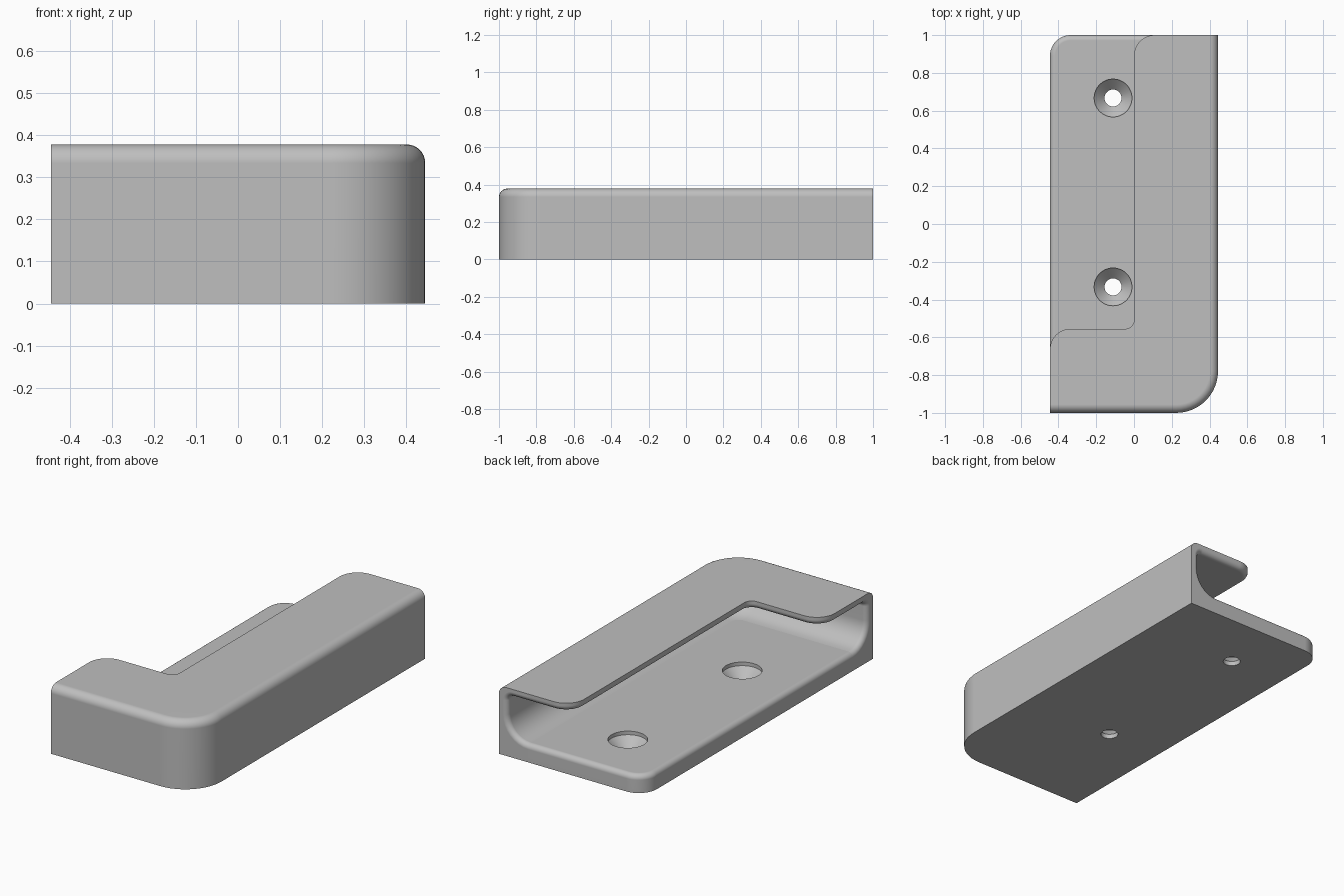
import bpy, bmesh
from math import sin, cos, pi, radians
from mathutils import Vector

cube = bpy.data.objects.get("Cube")
if cube:
    bpy.data.objects.remove(cube, do_unlink=True)

# Main dimensions
X, Y, H = 0.445, 1.0, 0.378       # half width, half length, height
FLOOR, LIP, WALL = 0.1, 0.044, 0.052
CORNER, TOP_R = 0.222, 0.044      # plan corner and top edge radii
FILLET, INNER_R = 0.125, 0.03     # cavity floor and ceiling fillets
EDGE = 0.028                      # rounding of the cavity opening
STRIP = WALL + FILLET             # width of the swept part
SEG = 12

grey = bpy.data.materials.new("light grey")
grey.use_nodes = True
colour = (0.52, 0.52, 0.52, 1)
grey.diffuse_color = colour
grey.node_tree.nodes["Principled BSDF"].inputs["Base Color"].default_value = colour


def loft(name, rings):
    """Skin matching closed rings and cap both ends."""
    bm = bmesh.new()
    loops = [[bm.verts.new(p) for p in ring] for ring in rings]
    n = len(loops[0])
    for a, b in zip(loops, loops[1:]):
        for i in range(n):
            j = (i + 1) % n
            bm.faces.new((a[i], a[j], b[j], b[i]))
    bm.faces.new(loops[0])
    bm.faces.new(loops[-1])
    bmesh.ops.recalc_face_normals(bm, faces=bm.faces)
    mesh = bpy.data.meshes.new(name)
    bm.to_mesh(mesh)
    bm.free()
    mesh.materials.append(grey)
    obj = bpy.data.objects.new(name, mesh)
    bpy.context.collection.objects.link(obj)
    return obj


def finish(obj):
    bpy.ops.object.select_all(action='DESELECT')
    obj.select_set(True)
    bpy.context.view_layer.objects.active = obj
    bpy.ops.object.shade_smooth_by_angle(angle=radians(30))
    mod = obj.modifiers.new("even_shading", 'WEIGHTED_NORMAL')
    mod.keep_sharp = True


def arc(cx, cy, r, start, end, n=8):
    angles = [radians(start + (end - start) * i / n) for i in range(n + 1)]
    return [(cx + r * cos(a), cy + r * sin(a)) for a in angles]


def rounded(corners):
    """Right-angled outline from (x, y, radius) corners."""
    pts = []
    for i, (x, y, r) in enumerate(corners):
        p = Vector((x, y))
        if r <= 0:
            pts.append(p)
            continue
        back = (Vector(corners[i - 1][:2]) - p).normalized()
        ahead = (Vector(corners[(i + 1) % len(corners)][:2]) - p).normalized()
        c = p + (back + ahead) * r
        for k in range(SEG + 1):
            t = pi / 2 * k / SEG
            pts.append(c - r * (ahead * cos(t) + back * sin(t)))
    return pts


def at_height(pts, z):
    return [(p[0], p[1], z) for p in pts]


# Rounding steps: (distance in from the open edge, depth into the material)
steps = [(EDGE * (1 - cos(a)), EDGE * (1 - sin(a)))
         for a in [pi / 2 * k / 6 for k in range(7)]]


# Wall with its fillets, swept around the closed corner
def section(d):
    return ([(0, 0)]
            + arc(TOP_R, H - TOP_R, TOP_R, 180, 90)
            + [(STRIP, H), (STRIP, H - LIP + d)]
            + arc(WALL + INNER_R, H - LIP - INNER_R, INNER_R + d, 90, 180)
            + arc(STRIP, FLOOR + FILLET, FILLET + d, 180, 270)
            + [(STRIP, 0)])


stations = [((-X + s, -Y), (0, 1), d) for s, d in steps]
bend = Vector((X - CORNER, -Y + CORNER))
for k in range(SEG + 1):
    a = -pi / 2 + pi / 2 * k / SEG
    out = Vector((cos(a), sin(a)))
    stations.append((bend + out * CORNER, -out, 0))
stations += [((X, Y - s), (-1, 0), d) for s, d in reversed(steps)]
finish(loft("corner_wall", [
    [(p[0] + n[0] * u, p[1] + n[1] * u, z) for u, z in section(d)]
    for p, n, d in stations]))

INX, INY, IN_R = X - STRIP, -Y + STRIP, CORNER - STRIP


# Floor plate with rounded free edges
def floor_outline(s):
    return rounded([(-X + s, INY, 0), (INX, INY, IN_R),
                    (INX, Y - s, 0), (-X + s, Y - s, 0.11 - s)])


floor = loft("base_plate", [at_height(floor_outline(0), 0)]
             + [at_height(floor_outline(s), FLOOR - d) for s, d in steps])

# Countersunk screw holes
for y in (0.667, -0.333):
    rings = [[(x, yy, z) for x, yy in arc(-0.111, y, r, 0, 360, 48)[:-1]]
             for r, z in ((0.045, -0.05), (0.045, 0.025), (0.1, 0.08), (0.1, 0.15))]
    cutter = loft("hole_cutter", rings)
    cutter.hide_render = True
    mod = floor.modifiers.new("hole", 'BOOLEAN')
    mod.operation, mod.solver, mod.object = 'DIFFERENCE', 'EXACT', cutter
    bpy.context.view_layer.objects.active = floor
    bpy.ops.object.modifier_apply(modifier=mod.name)
    bpy.data.objects.remove(cutter, do_unlink=True)
finish(floor)


# Overhanging L-shaped lip, rounded underneath
def lip_outline(s):
    return rounded([(-X + s, INY, 0), (INX, INY, IN_R), (INX, Y - s, 0),
                    (s, Y - s, 0.11 - s), (s, -0.555 - s, 0.045 + s),
                    (-X + s, -0.555 - s, 0.11 - s)])


finish(loft("top_lip", [at_height(lip_outline(0), H)]
            + [at_height(lip_outline(s), H - LIP + d) for s, d in steps]))
